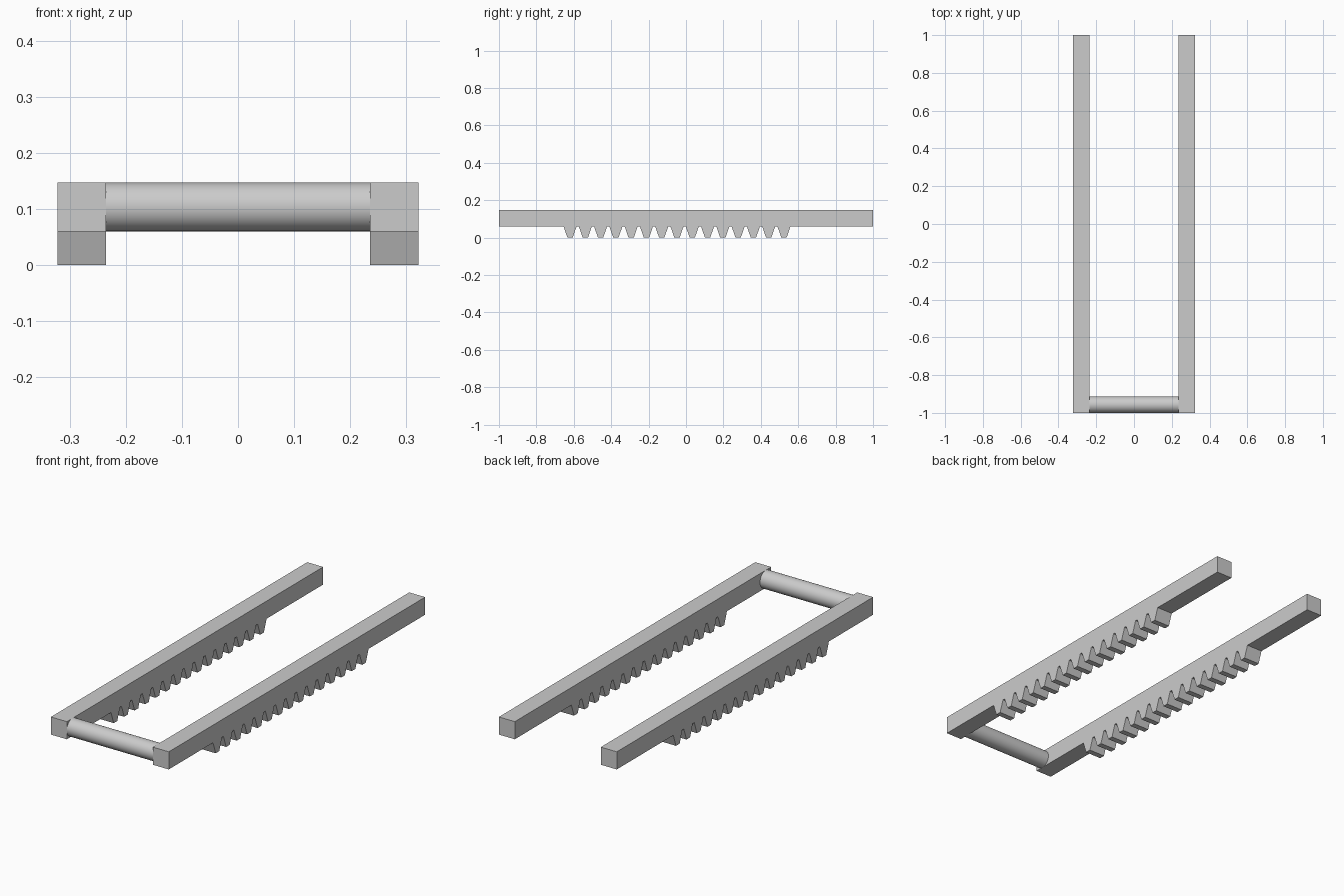
import bpy, bmesh, math

cube = bpy.data.objects.get("Cube")
if cube:
    bpy.data.objects.remove(cube, do_unlink=True)

INNER, OUTER = 0.235, 0.322      # rail sides in x
BOTTOM, TOP = 0.06, 0.147        # rail bar in z
TEETH, PITCH, FIRST = 15, 0.0817, -0.62
ROOT, TIP = 0.035, 0.014         # half widths of a tooth

grey = bpy.data.materials.new("plain grey")
grey.use_nodes = True
colour = (0.6, 0.6, 0.6, 1)
grey.diffuse_color = colour
grey.node_tree.nodes["Principled BSDF"].inputs["Base Color"].default_value = colour


def finish(name, bm):
    bmesh.ops.recalc_face_normals(bm, faces=bm.faces)
    mesh = bpy.data.meshes.new(name)
    bm.to_mesh(mesh)
    bm.free()
    mesh.materials.append(grey)
    obj = bpy.data.objects.new(name, mesh)
    bpy.context.collection.objects.link(obj)
    return obj


def rack_profile():
    # Side outline: straight bar with a row of tapered teeth beneath
    pts = [(-1, TOP), (-1, BOTTOM)]
    for i in range(TEETH):
        y = FIRST + i * PITCH
        pts += [(y - ROOT, BOTTOM), (y - TIP, 0), (y + TIP, 0), (y + ROOT, BOTTOM)]
    return pts + [(1, BOTTOM), (1, TOP)]


# Toothed side rails
for name, side in (("left_rack", 1), ("right_rack", -1)):
    bm = bmesh.new()
    face = bm.faces.new([bm.verts.new((side * INNER, y, z)) for y, z in rack_profile()])
    ext = bmesh.ops.extrude_face_region(bm, geom=[face])
    moved = [v for v in ext["geom"] if isinstance(v, bmesh.types.BMVert)]
    bmesh.ops.translate(bm, verts=moved, vec=(side * (OUTER - INNER), 0, 0))
    finish(name, bm)

# Round crossbar joining the front ends
radius = (TOP - BOTTOM) / 2
bpy.ops.mesh.primitive_cylinder_add(
    vertices=48, radius=radius, depth=2 * INNER,
    location=(0, radius - 1, BOTTOM + radius), rotation=(0, math.pi / 2, 0))
bar = bpy.context.object
bar.name = "crossbar"
bar.data.materials.append(grey)
bpy.ops.object.shade_smooth_by_angle(angle=math.radians(40))
